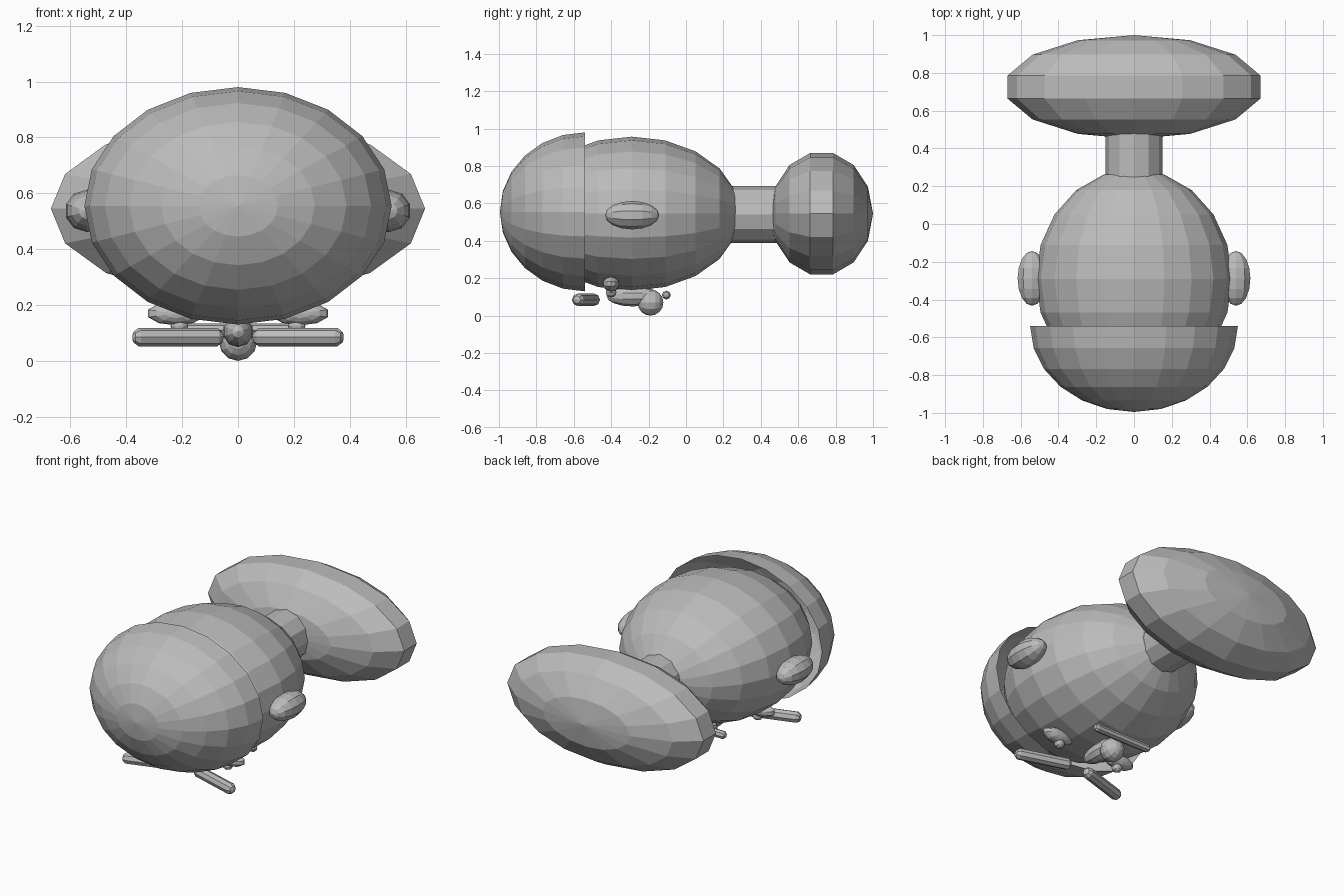
import bpy, bmesh, math
from mathutils import Matrix, Vector

if "Cube" in bpy.data.objects:
    bpy.data.objects.remove(bpy.data.objects["Cube"])

grey = bpy.data.materials.new("plain_grey")
grey.diffuse_color = (0.5, 0.5, 0.5, 1)
grey.use_nodes = True
grey.node_tree.nodes["Principled BSDF"].inputs["Base Color"].default_value = grey.diffuse_color


def finish(bm, name):
    mesh = bpy.data.meshes.new(name)
    bm.to_mesh(mesh)
    bm.free()
    mesh.materials.append(grey)
    ob = bpy.data.objects.new(name, mesh)
    bpy.context.collection.objects.link(ob)
    return ob


def ellipsoid(name, centre, radii, segs, rings, cut_y=None):
    """Faceted ellipsoid with its poles along y; cut_y keeps only the part in front."""
    bm = bmesh.new()
    bmesh.ops.create_uvsphere(bm, u_segments=segs, v_segments=rings, radius=1)
    bmesh.ops.rotate(bm, verts=bm.verts, matrix=Matrix.Rotation(math.pi / 2, 3, 'X'))
    bmesh.ops.scale(bm, verts=bm.verts, vec=radii)
    bmesh.ops.translate(bm, verts=bm.verts, vec=centre)
    if cut_y is not None:
        gone = [v for v in bm.verts if v.co.y > cut_y + 0.001]
        bmesh.ops.delete(bm, geom=gone, context='VERTS')
    return finish(bm, name)


def capsule(name, a, b, radius, segs=8, rings=5):
    """Round-ended bar between two points."""
    a, b = Vector(a), Vector(b)
    bm = bmesh.new()
    bmesh.ops.create_uvsphere(bm, u_segments=segs, v_segments=rings, radius=radius)
    half = (b - a).length / 2
    for v in bm.verts:
        v.co.z += half if v.co.z > 0 else -half
    turn = (b - a).to_track_quat('Z', 'Y').to_matrix()
    bmesh.ops.rotate(bm, verts=bm.verts, matrix=turn)
    bmesh.ops.translate(bm, verts=bm.verts, vec=(a + b) / 2)
    return finish(bm, name)


# Head, open hair shell and shoulders
ellipsoid("head", (0, -0.29, 0.545), (0.52, 0.58, 0.412), 20, 10)
ellipsoid("hair", (0, -0.54, 0.555), (0.55, 0.455, 0.425), 20, 12, cut_y=-0.54)
ellipsoid("shoulders", (0, 0.725, 0.545), (0.687, 0.275, 0.333), 16, 7)

# Neck
bm = bmesh.new()
bmesh.ops.create_cone(bm, cap_ends=True, segments=12, radius1=0.152, radius2=0.152, depth=0.36)
bmesh.ops.rotate(bm, verts=bm.verts, matrix=Matrix.Rotation(math.pi / 2, 3, 'X'))
bmesh.ops.translate(bm, verts=bm.verts, vec=(0, 0.38, 0.54))
finish(bm, "neck")

# Ears, eyes and brows on both sides
for s, side in ((-1, "left"), (1, "right")):
    ellipsoid("ear_" + side, (s * 0.54, -0.288, 0.537), (0.08, 0.145, 0.076), 10, 8)
    ellipsoid("eye_" + side, (s * 0.222, -0.4, 0.17), (0.105, 0.043, 0.043), 10, 8)
    ellipsoid("pupil_" + side, (s * 0.21, -0.4, 0.125), (0.032, 0.028, 0.028), 8, 6)
    capsule("brow_" + side, (s * 0.085, -0.495, 0.085), (s * 0.345, -0.575, 0.085), 0.035)

# Nose bridge, nose tip and mouth on the downward face
ellipsoid("nose_bridge", (0, -0.285, 0.105), (0.055, 0.14, 0.056), 10, 8)
ellipsoid("nose_tip", (0, -0.19, 0.07), (0.069, 0.069, 0.07), 12, 8)
capsule("mouth", (-0.175, -0.105, 0.11), (0.175, -0.105, 0.11), 0.025)
